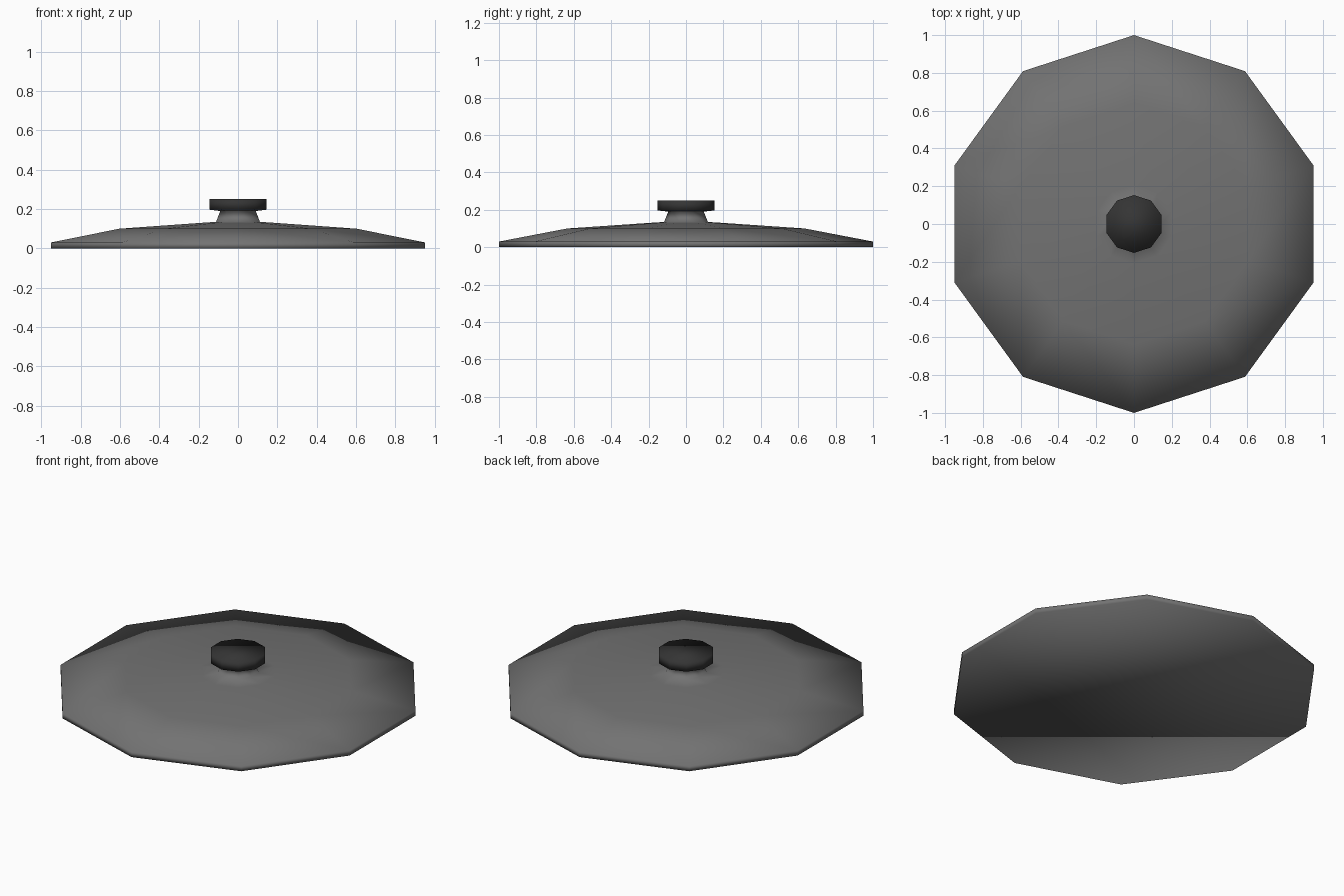
import bpy, bmesh
from math import cos, sin, pi

if "Cube" in bpy.data.objects:
    bpy.data.objects.remove(bpy.data.objects["Cube"])

SIDES = 10


def paint(name, value):
    mat = bpy.data.materials.new(name)
    mat.diffuse_color = (value, value, value, 1)
    mat.use_nodes = True
    mat.node_tree.nodes["Principled BSDF"].inputs["Base Color"].default_value = mat.diffuse_color
    return mat


def turned(name, profile, materials, dark_from):
    """Closed solid of revolution from (radius, height) points; bands from dark_from up use slot 1."""
    bm = bmesh.new()
    rings = [[bm.verts.new((r * sin(2 * pi * i / SIDES), r * cos(2 * pi * i / SIDES), z))
              for i in range(SIDES)] for r, z in profile]
    for k, (a, b) in enumerate(zip(rings, rings[1:])):
        for i in range(SIDES):
            j = (i + 1) % SIDES
            bm.faces.new((a[i], a[j], b[j], b[i])).material_index = int(k >= dark_from)
    bm.faces.new(rings[0])
    bm.faces.new(rings[-1]).material_index = 1
    bmesh.ops.recalc_face_normals(bm, faces=bm.faces)
    for f in bm.faces:
        f.smooth = True
    mesh = bpy.data.meshes.new(name)
    bm.to_mesh(mesh)
    bm.free()
    for mat in materials:
        mesh.materials.append(mat)
    obj = bpy.data.objects.new(name, mesh)
    bpy.context.collection.objects.link(obj)
    return obj


# Pot lid: flat base, thin rim, shallow dome, flared neck and dark round knob
turned("pot_lid", [
    (1.0, 0.0), (1.0, 0.03),                        # rim
    (0.635, 0.10), (0.21, 0.129), (0.117, 0.135),   # dome
    (0.095, 0.19),                                  # neck
    (0.153, 0.197), (0.153, 0.25),                  # knob
], [paint("dark_metal", 0.17), paint("black_knob", 0.035)], dark_from=5)
